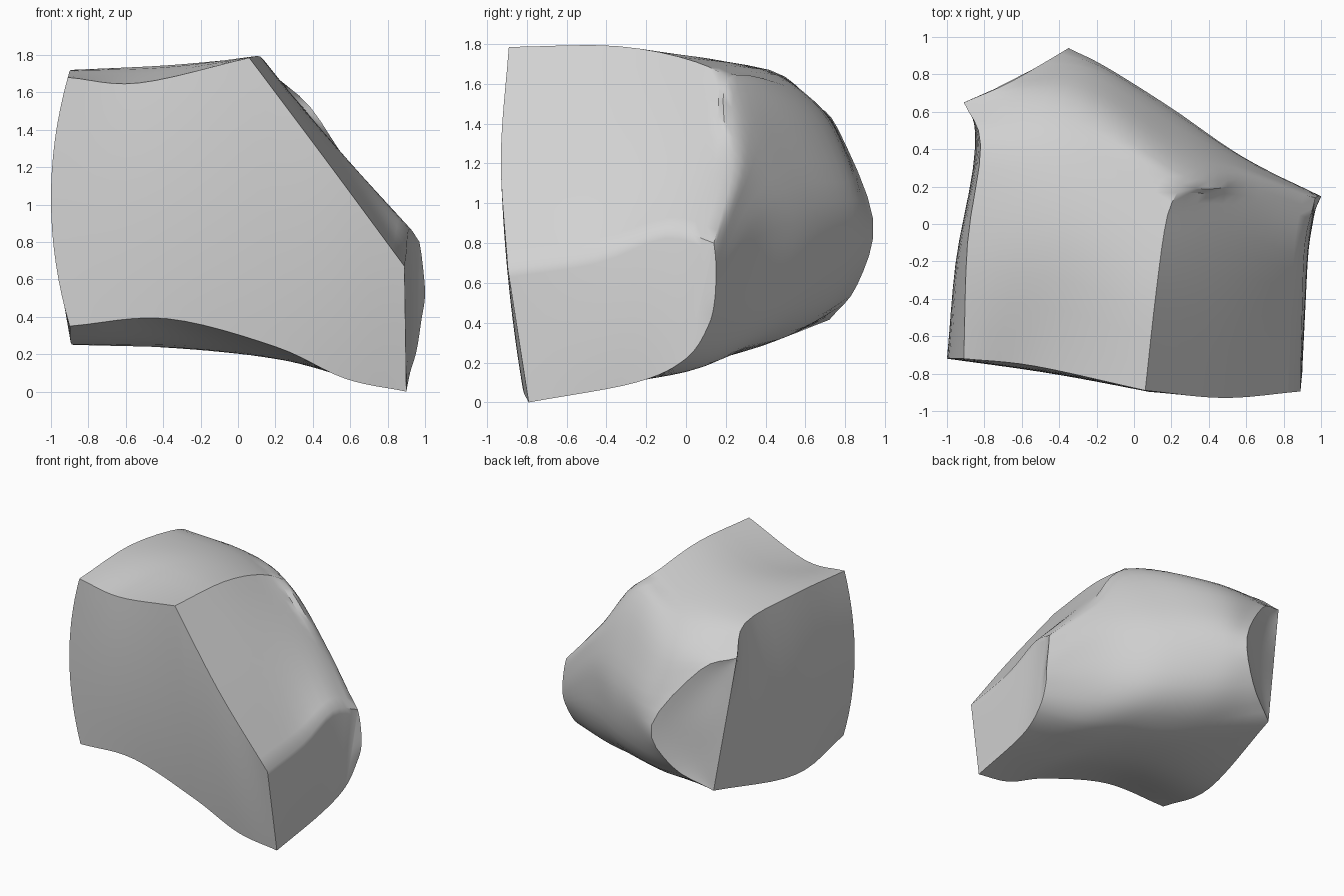
import bpy
import bmesh
import math
from mathutils import Vector

starter = bpy.data.objects.get("Cube")
if starter:
    bpy.data.objects.remove(starter, do_unlink=True)

# Section profiles: front top edge, over the top, round the back, under to front bottom
left_rim = [(-.91, -.72, 1.68), (-.89, -.1, 1.72), (-.82, .42, 1.67), (-.91, .65, 1.5),
            (-.66, .76, 1.38), (-.35, .94, .92), (-.48, .86, .59), (-.75, .72, .415),
            (-.88, -.14, .25), (-.9, -.72, .35)]
left_body = [(-.53, -.76, 1.65), (-.37, -.15, 1.745), (-.34, .33, 1.68), (-.3, .6, 1.53),
             (-.25, .76, 1.28), (-.15, .84, .92), (-.2, .73, .51), (-.25, .4, .29),
             (-.25, -.15, .23), (-.38, -.78, .39)]
ridge = [(.06, -.89, 1.785), (.12, -.35, 1.79), (.18, .05, 1.71), (.27, .26, 1.58),
         (.23, .48, 1.27), (.2, .62, .9), (.2, .54, .48), (.2, .26, .25),
         (.2, -.2, .175), (.2, -.83, .24)]
slope = [(.48, -.93, 1.225), (.54, -.4, 1.24), (.59, .02, 1.235), (.61, .235, 1.18),
         (.6, .31, 1.05), (.58, .36, .83), (.58, .32, .47), (.58, .12, .2),
         (.56, -.3, .105), (.57, -.82, .07)]
right_rim = [(.89, -.895, .67), (.9, -.45, .74), (.915, -.1, .87), (.97, .14, .8),
             (.985, .15, .7), (1, .145, .52), (.98, .11, .38), (.955, 0, .22),
             (.92, -.25, .1), (.9, -.79, 0)]

SPANS = [4, 4, 4, 4, 4, 4, 4, 6, 6]
BACK_TOP = sum(SPANS[:3])
BACK_LOW = sum(SPANS[:7])
ROWS = BACK_LOW - BACK_TOP
ACROSS = 6


def smooth_path(points, spans, corners=()):
    """Sample a curve through the points, with broken tangents at the corners."""
    pts = [Vector(p) for p in points]
    last = len(pts) - 1
    path = []
    for i, count in enumerate(spans):
        b, c = pts[i], pts[i + 1]
        a = b * 2 - c if i == 0 or i in corners else pts[i - 1]
        d = c * 2 - b if i + 1 == last or i + 1 in corners else pts[i + 2]
        for step in range(count):
            t = step / count
            path.append(b + (c - a) * (t / 2)
                        + (a * 2 - b * 5 + c * 4 - d) * (t * t / 2)
                        + (b * 3 - a - c * 3 + d) * (t ** 3 / 2))
    path.append(pts[-1])
    return path


def add_grid(bm, rows):
    """Skin a rectangular grid of positions with quads."""
    verts = [[bm.verts.new(p) for p in row] for row in rows]
    for low, high in zip(verts, verts[1:]):
        for i in range(len(low) - 1):
            bm.faces.new((low[i], low[i + 1], high[i + 1], high[i]))


def ruled(first, second, bow):
    """Span two matching edges, bowing the surface; bow depends on position along."""
    rows = []
    count = len(first) - 1
    for i, (p, q) in enumerate(zip(first, second)):
        offset = bow(i / count)
        rows.append([p.lerp(q, r / ROWS) + offset * (4 * (r / ROWS) * (1 - r / ROWS))
                     for r in range(ROWS + 1)])
    return rows


def add_end(bm, ring, bow, dish):
    """Close an end with a side face and the hollow facet behind it."""
    side = ruled(ring[:BACK_TOP + 1], ring[BACK_LOW:][::-1], bow)
    add_grid(bm, side)
    edge = side[-1]
    arc = ring[BACK_TOP:BACK_LOW + 1]
    facet = []
    for step in range(ROWS // 2 + 1):
        t = 2 * step / ROWS
        row = []
        for r, (p, q) in enumerate(zip(edge, arc)):
            hollow = math.sin(math.pi * t) * math.sin(math.pi * r / ROWS)
            row.append(p.lerp(q, t) + dish * hollow)
        facet.append(row)
    add_grid(bm, facet)


# Main skin: top, sloped shoulder, back and underside
rings = [smooth_path(left_rim, SPANS, (3, 7)), smooth_path(left_body, SPANS),
         smooth_path(ridge, SPANS), smooth_path(slope, SPANS),
         smooth_path(right_rim, SPANS, (3,))]
columns = []
for index, knots in enumerate(zip(*rings)):
    crease = (2,) if index < BACK_TOP - 1 else ()
    columns.append(smooth_path(knots, [ACROSS] * (len(rings) - 1), crease))

bm = bmesh.new()
add_grid(bm, columns)


# Front face, gently bowed forward and out at its left edge
def front_bow(t):
    return Vector((-.095 * (1 - t) ** 3, -.03 * math.sin(math.pi * t), 0))


add_grid(bm, ruled(columns[0], columns[-1], front_bow))

# End faces
add_end(bm, rings[0], lambda t: Vector((-.095 * (1 - t), 0, 0)), Vector((.015, -.02, 0)))
add_end(bm, rings[-1], lambda t: Vector((.012 * math.sin(math.pi * t), 0, 0)), Vector())

bmesh.ops.remove_doubles(bm, verts=bm.verts[:], dist=.0005)
bmesh.ops.recalc_face_normals(bm, faces=bm.faces[:])
mesh = bpy.data.meshes.new("stone_block")
bm.to_mesh(mesh)
bm.free()

stone = bpy.data.objects.new("stone_block", mesh)
bpy.context.collection.objects.link(stone)

# Plain grey finish
grey = bpy.data.materials.new("light_grey")
grey.use_nodes = True
colour = (.65, .65, .65, 1)
grey.diffuse_color = colour
for node in grey.node_tree.nodes:
    if node.type == 'BSDF_PRINCIPLED':
        node.inputs["Base Color"].default_value = colour
mesh.materials.append(grey)

bpy.ops.object.select_all(action='DESELECT')
stone.select_set(True)
bpy.context.view_layer.objects.active = stone
bpy.ops.object.shade_smooth_by_angle(angle=math.radians(42))
